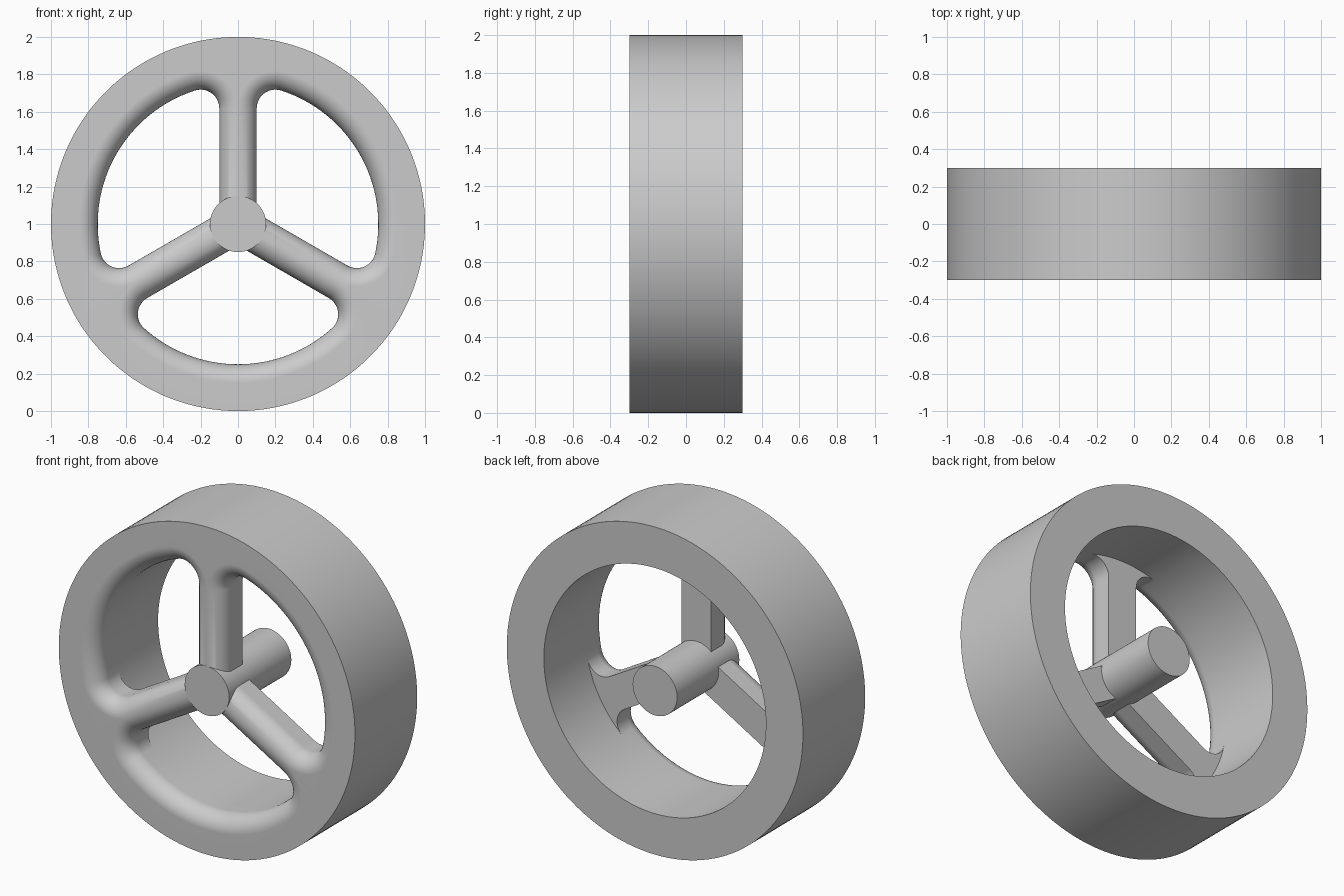
import bpy, bmesh
from math import sin, cos, atan2, sqrt, radians, pi
from mathutils import Vector

if "Cube" in bpy.data.objects:
    bpy.data.objects.remove(bpy.data.objects["Cube"])

R_OUT, R_IN, W, HALF = 1.0, 0.75, 0.1, 0.3   # outer, opening, fillet / half spoke, half depth
PLATE = -0.1                                 # back face of the spokes

# Outline of one opening: corner, rim arc, corner, as (centre, radius, normal angle)
CX = 2 * W
CR = R_IN - W
phi = atan2(sqrt(CR * CR - CX * CX), CX)
mirror = pi / 3 - phi


def span(a, b, n, first=0):
    return [a + (b - a) * i / n for i in range(first, n + 1)]


def polar(r, a):
    return Vector((r * cos(a), r * sin(a)))


outline = [(polar(CR, phi), W, a) for a in span(pi, phi, 14)]
outline += [(Vector((0, 0)), R_IN, a) for a in span(phi, mirror, 32, 1)]
outline += [(polar(CR, mirror), W, a) for a in span(mirror, -2 * pi / 3, 14, 1)]


def opening(item, o):
    c, r, a = item
    return c + polar(r + o, a)


def hub_corner(o):
    return polar((W - o) / sin(pi / 3), pi / 6)


# Depth profile of the opening wall: straight back part, then rounded front edge
layers = [(0, PLATE)]
layers += [(W - W * sin(a), -0.2 - W * cos(a)) for a in span(pi / 2, 0, 10)]

# Rim with three spokes, one sector per opening
bm = bmesh.new()


def sector(turn):
    rc, rs = cos(turn), sin(turn)

    def vert(p, y):
        return bm.verts.new((p.x * rc - p.y * rs, y, p.x * rs + p.y * rc + 1))

    rows = []
    for item in outline:
        d = opening(item, W).normalized()
        row = [vert(d * R_IN, PLATE)]
        row += [vert(opening(item, o), y) for o, y in layers]
        row += [vert(d * R_OUT, -HALF), vert(d * R_OUT, HALF), vert(d * R_IN, HALF)]
        rows.append(row)
    for a, b in zip(rows, rows[1:]):
        for i in range(len(a)):
            j = (i + 1) % len(a)
            bm.faces.new((a[i], a[j], b[j], b[i]))
    # spoke halves on both sides of the opening
    hub = [vert(Vector((0, 0)), PLATE)] + [vert(hub_corner(o), y) for o, y in layers]
    for row in (rows[0], rows[-1]):
        for i in range(len(hub) - 1):
            bm.faces.new((hub[i], hub[i + 1], row[i + 1], row[i]))


for k in range(3):
    sector(radians(120 * k))
bmesh.ops.remove_doubles(bm, verts=bm.verts, dist=1e-5)
bmesh.ops.dissolve_degenerate(bm, edges=bm.edges, dist=1e-5)
bmesh.ops.recalc_face_normals(bm, faces=bm.faces)
mesh = bpy.data.meshes.new("spoked_rim")
bm.to_mesh(mesh)
bm.free()
rim = bpy.data.objects.new("spoked_rim", mesh)
bpy.context.collection.objects.link(rim)

# Hub
bpy.ops.mesh.primitive_cylinder_add(vertices=64, radius=0.15, depth=2 * HALF,
                                    location=(0, 0, 1), rotation=(pi / 2, 0, 0))
hub = bpy.context.object
hub.name = "hub"

# Smooth shading with crisp edges
rim.select_set(True)
hub.select_set(True)
bpy.ops.object.shade_smooth_by_angle(angle=radians(30))
wn = rim.modifiers.new("flat_face_normals", 'WEIGHTED_NORMAL')
wn.keep_sharp = True
